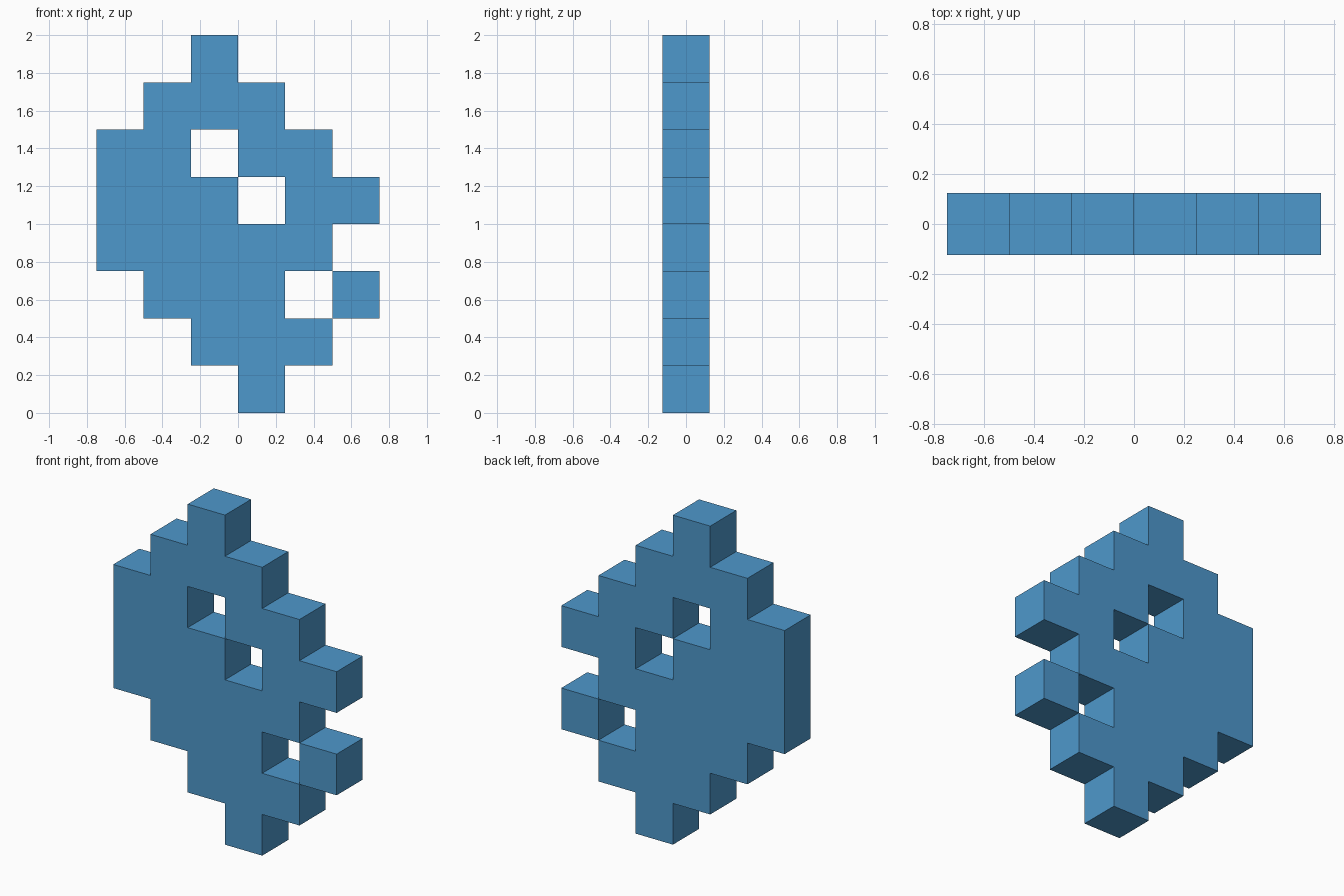
import bpy
import bmesh

if "Cube" in bpy.data.objects:
    bpy.data.objects.remove(bpy.data.objects["Cube"])

CELL = 0.25
HALF = CELL / 2

# Pixel pattern seen from the front, top row first
ROWS = [
    "..#...",
    ".###..",
    "##.##.",
    "###.##",
    "#####.",
    ".###.#",
    "..###.",
    "...#..",
]
cells = {(c, len(ROWS) - 1 - r)
         for r, row in enumerate(ROWS)
         for c, mark in enumerate(row) if mark == "#"}

blue = bpy.data.materials.new("blue")
blue.diffuse_color = (0.076, 0.314, 0.604, 1.0)
blue.use_nodes = True
blue.node_tree.nodes["Principled BSDF"].inputs["Base Color"].default_value = blue.diffuse_color

bm = bmesh.new()


def quad(*points):
    bm.faces.new([bm.verts.new(p) for p in points])


for c, r in sorted(cells):
    x0, z0 = c * CELL - 0.75, r * CELL
    x1, z1 = x0 + CELL, z0 + CELL
    # front and back squares
    quad((x0, -HALF, z0), (x1, -HALF, z0), (x1, -HALF, z1), (x0, -HALF, z1))
    quad((x1, HALF, z0), (x0, HALF, z0), (x0, HALF, z1), (x1, HALF, z1))
    # side walls only where the neighbouring cell is empty
    walls = {
        (0, -1): ((x0, z0), (x1, z0)),
        (1, 0): ((x1, z0), (x1, z1)),
        (0, 1): ((x1, z1), (x0, z1)),
        (-1, 0): ((x0, z1), (x0, z0)),
    }
    for (dc, dr), ((ax, az), (bx, bz)) in walls.items():
        if (c + dc, r + dr) not in cells:
            quad((ax, HALF, az), (bx, HALF, bz), (bx, -HALF, bz), (ax, -HALF, az))

bmesh.ops.remove_doubles(bm, verts=bm.verts, dist=0.0001)

mesh = bpy.data.meshes.new("pixel_plate")
bm.to_mesh(mesh)
bm.free()
mesh.materials.append(blue)
plate = bpy.data.objects.new("pixel_plate", mesh)
bpy.context.collection.objects.link(plate)
